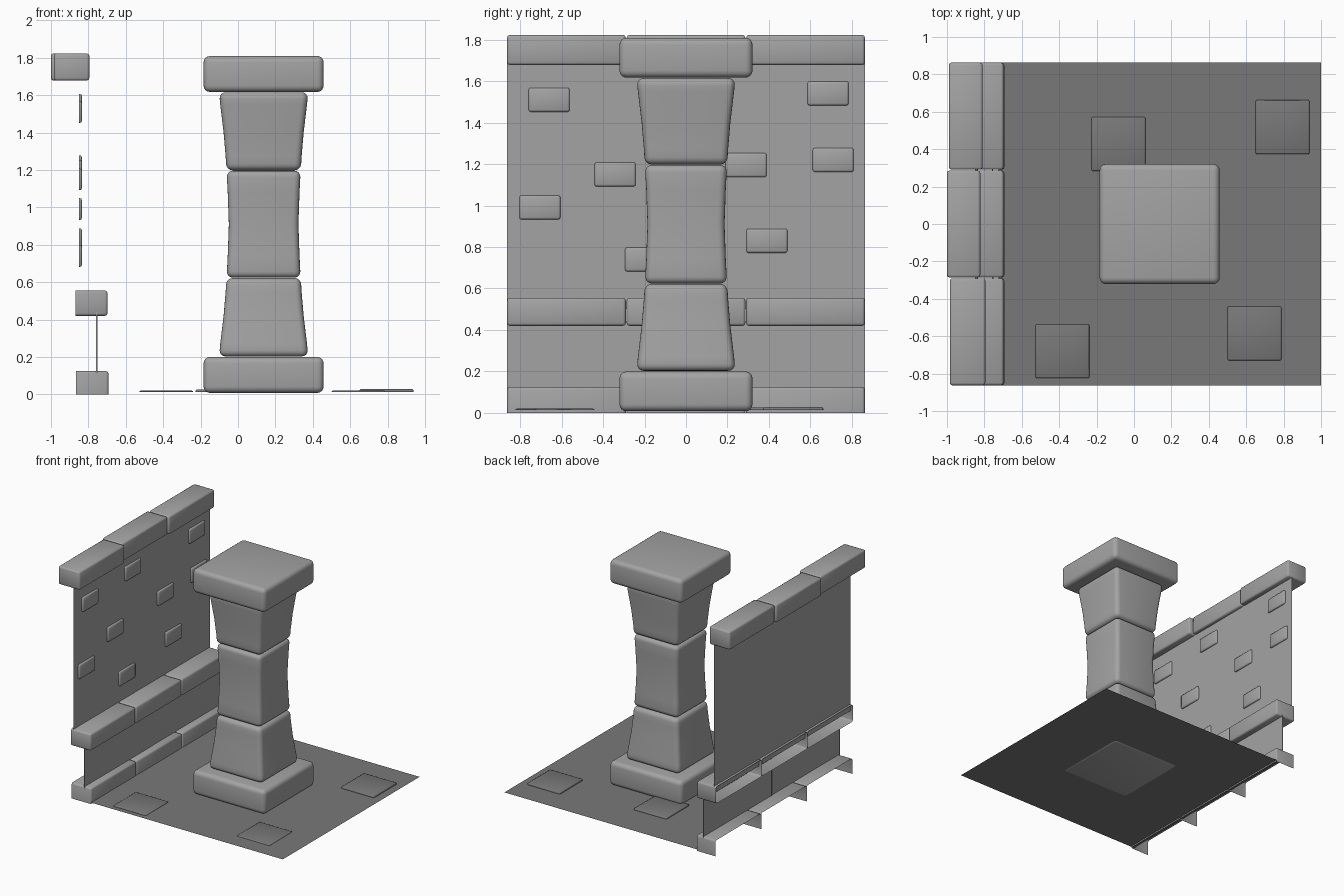
import bpy, bmesh
from mathutils import Vector

if "Cube" in bpy.data.objects:
    bpy.data.objects.remove(bpy.data.objects["Cube"])


def grey(name, value):
    mat = bpy.data.materials.new(name)
    mat.diffuse_color = (value, value, value, 1)
    mat.use_nodes = True
    mat.node_tree.nodes["Principled BSDF"].inputs["Base Color"].default_value = mat.diffuse_color
    return mat


STONE, PAVING = grey("stone", 0.37), grey("paving", 0.19)


def finish(name, bm, bevel=0.0, segments=2, mat=STONE):
    bmesh.ops.recalc_face_normals(bm, faces=bm.faces)
    mesh = bpy.data.meshes.new(name)
    bm.to_mesh(mesh)
    bm.free()
    mesh.materials.append(mat)
    obj = bpy.data.objects.new(name, mesh)
    bpy.context.collection.objects.link(obj)
    if bevel:
        for p in mesh.polygons:
            p.use_smooth = True
        mod = obj.modifiers.new("rounded_edges", 'BEVEL')
        mod.width = bevel
        mod.segments = segments
        mod.limit_method = 'ANGLE'


def box(name, lo, hi, bevel=0.0, open_sides=(), mat=STONE):
    """Box between two corners; open_sides lists outward directions left open."""
    lo, hi = Vector(lo), Vector(hi)
    bm = bmesh.new()
    bmesh.ops.create_cube(bm, size=1)
    bm.normal_update()
    gone = [f for f in bm.faces
            if any(f.normal.dot(Vector(d)) > 0.9 for d in open_sides)]
    bmesh.ops.delete(bm, geom=gone, context='FACES')
    for v in bm.verts:
        v.co = (lo + hi) / 2 + v.co * (hi - lo)
    finish(name, bm, bevel, mat=mat)


def plane(name, corners, mat=STONE):
    mesh = bpy.data.meshes.new(name)
    mesh.from_pydata(corners, [], [(0, 1, 2, 3)])
    mesh.materials.append(mat)
    bpy.context.collection.objects.link(bpy.data.objects.new(name, mesh))


def pillar_block(name, profile, bevel=0.034):
    """Square block lofted through (half_width, z) rings."""
    bm = bmesh.new()
    rings = [[bm.verts.new((PX + sx * w, sy * w, z))
              for sx, sy in ((-1, -1), (1, -1), (1, 1), (-1, 1))]
             for w, z in profile]
    for a, b in zip(rings, rings[1:]):
        for i in range(4):
            j = (i + 1) % 4
            bm.faces.new((a[i], a[j], b[j], b[i]))
    bm.faces.new(rings[0][::-1])
    bm.faces.new(rings[-1])
    finish(name, bm, bevel, 4)


PX = 0.137          # pillar centre
Y = 0.8625          # half length of wall and floor
FLOOR = 0.012
BACK, DOWN = (-1, 0, 0), (0, 0, -1)

# Pillar
pillar_block("pillar_base", [(0.321, 0.008), (0.321, 0.2)])
pillar_block("pillar_lower", [(0.238, 0.203), (0.232, 0.27), (0.214, 0.42),
                              (0.203, 0.55), (0.199, 0.622)])
pillar_block("pillar_middle", [(0.198, 0.624), (0.192, 0.74), (0.186, 0.91),
                               (0.192, 1.08), (0.198, 1.196)])
pillar_block("pillar_upper", [(0.199, 1.198), (0.203, 1.27), (0.214, 1.4),
                              (0.232, 1.55), (0.238, 1.615)])
pillar_block("pillar_cap", [(0.321, 1.617), (0.321, 1.809)])

# Floor and its raised slabs
plane("floor", [(-0.725, -Y, FLOOR), (1, -Y, FLOOR), (1, Y, FLOOR), (-0.725, Y, FLOOR)], PAVING)
for i, (x, y, top) in enumerate([(-0.083, 0.428, 0.026), (0.794, 0.518, 0.028),
                                 (-0.383, -0.68, 0.02), (0.644, -0.585, 0.02)]):
    box(f"floor_slab_{i}", (x - 0.144, y - 0.144, FLOOR + 0.001),
        (x + 0.144, y + 0.144, top), 0.007, [DOWN], PAVING)

# Upper wall and its raised bricks
plane("upper_wall", [(-0.85, -Y, 0.5), (-0.85, Y, 0.5), (-0.85, Y, 1.7), (-0.85, -Y, 1.7)])
wall_bricks = [(-0.66, 1.51), (-0.342, 1.15), (-0.705, 0.991), (-0.195, 0.74),
               (0.39, 0.83), (0.29, 1.195), (0.71, 1.22), (0.685, 1.541), (-0.12, 1.548)]
for i, (y, z) in enumerate(wall_bricks):
    box(f"wall_brick_{i}", (-0.849, y - 0.099, z - 0.058),
        (-0.835, y + 0.099, z + 0.058), 0.01, [BACK])

# Lower wall panels, set at slightly different depths
for i, (y, x) in enumerate(((-Y, -0.75), (0.0, -0.753))):
    box(f"lower_panel_{i}", (-0.758, y, 0.1), (x, y + Y, 0.44), 0, [BACK])

# Three courses of trim blocks: z range, depth range per block, open sides
courses = {
    "bottom_trim": (0.0, 0.125, [(-0.865, -0.693)] * 3, [BACK, DOWN]),
    "middle_trim": (0.42, 0.555, [(-0.87, -0.698)] * 3, [BACK]),
    "top_trim": (1.678, 1.823, [(-0.985, -0.795), (-1.0, -0.822), (-0.99, -0.81)], []),
}
for name, (z0, z1, depths, gaps) in courses.items():
    for i, (x0, x1) in enumerate(depths):
        yc = (i - 1) * 0.5765
        box(f"{name}_{i}", (x0, yc - 0.286, z0), (x1, yc + 0.286, z1), 0.013, gaps)
